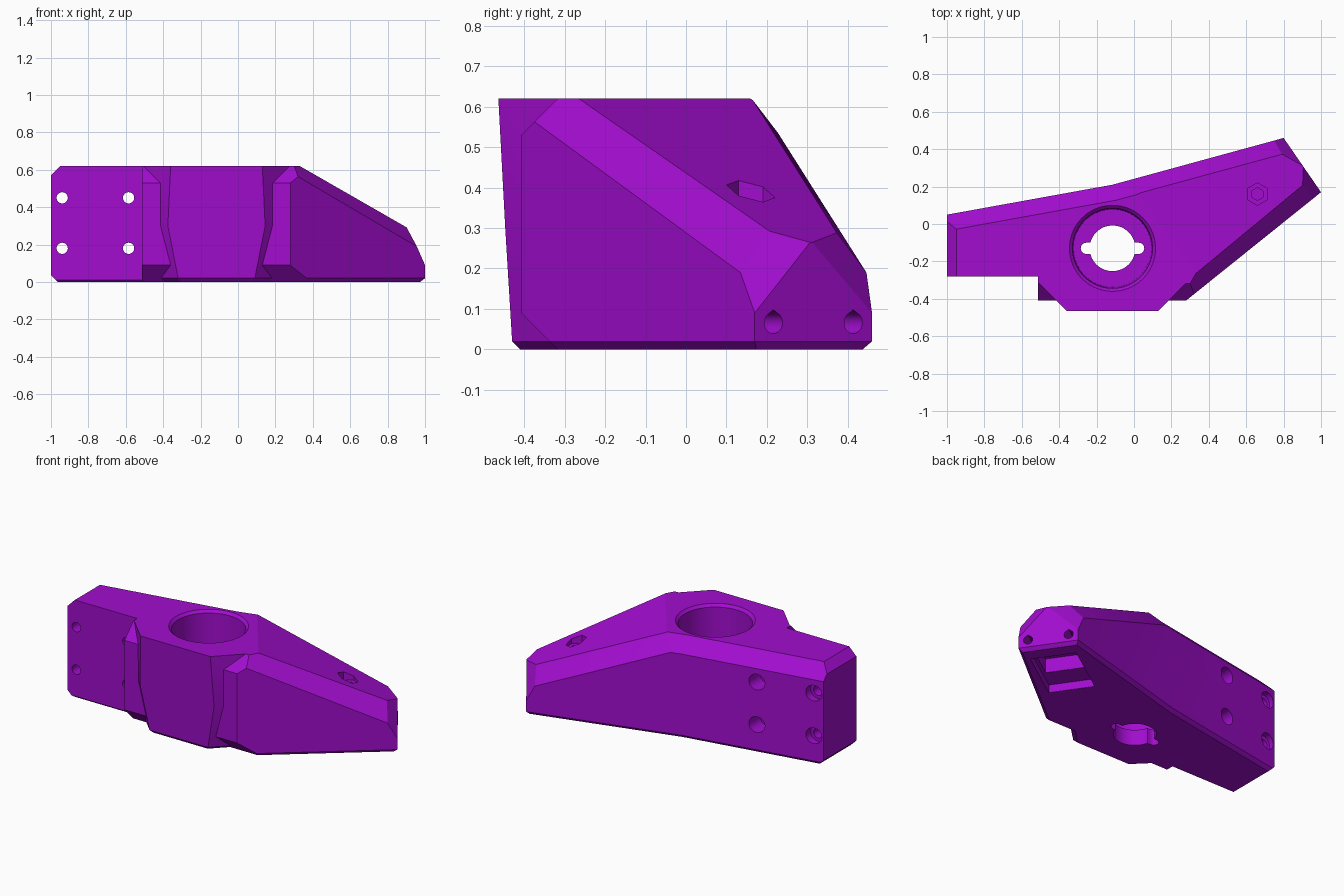
import bpy, bmesh, math
from mathutils import Vector, Matrix

if "Cube" in bpy.data.objects:
    bpy.data.objects.remove(bpy.data.objects["Cube"])

purple = bpy.data.materials.new("purple_plastic")
purple.diffuse_color = (0.36, 0.004, 0.62, 1)
purple.use_nodes = True
purple.node_tree.nodes["Principled BSDF"].inputs["Base Color"].default_value = purple.diffuse_color
H = 0.62


def add(name, bm):
    bmesh.ops.recalc_face_normals(bm, faces=bm.faces)
    me = bpy.data.meshes.new(name)
    bm.to_mesh(me)
    bm.free()
    me.materials.append(purple)
    ob = bpy.data.objects.new(name, me)
    bpy.context.collection.objects.link(ob)
    return ob


def convex(name, inside, planes):
    """Solid left after slicing a big cube by planes given as three points."""
    bm = bmesh.new()
    bmesh.ops.create_cube(bm, size=6)
    for a, b, c in planes:
        a, b, c = Vector(a), Vector(b), Vector(c)
        n = (b - a).cross(c - a).normalized()
        if n.dot(Vector(inside) - a) > 0:
            n = -n
        r = bmesh.ops.bisect_plane(bm, geom=bm.verts[:] + bm.edges[:] + bm.faces[:],
                                   plane_co=a, plane_no=n, clear_outer=True, dist=1e-5)
        edges = [e for e in r["geom_cut"] if isinstance(e, bmesh.types.BMEdge)]
        if edges:
            bmesh.ops.holes_fill(bm, edges=edges)
    return add(name, bm)


def wall(p, q, top=0, low=0):
    """Upright wall through p and q (inside on the left) with 45 degree chamfers."""
    p, q = Vector((*p, 0)), Vector((*q, 0))
    d = (q - p).normalized()
    n = Vector((-d.y, d.x, 0))
    up = Vector((0, 0, 1))
    out = [(p, q, p + up)]
    if top:
        out.append((p + up * (H - top), q + up * (H - top), p + up * H + n * top))
    if low:
        out.append((p + up * low, q + up * low, p + n * low))
    return out


def level(z):
    return [((0, 0, z), (1, 0, z), (0, 1, z))]


def prism(name, sections):
    """Loft between rings of points."""
    bm = bmesh.new()
    rings = [[bm.verts.new(p) for p in s] for s in sections]
    n = len(rings[0])
    for a, b in zip(rings, rings[1:]):
        for i in range(n):
            j = (i + 1) % n
            bm.faces.new((a[i], a[j], b[j], b[i]))
    bm.faces.new(rings[0])
    bm.faces.new(rings[-1])
    return add(name, bm)


def rod(name, start, end, r1, r2=None, n=48):
    start, end = Vector(start), Vector(end)
    d = end - start
    bm = bmesh.new()
    bmesh.ops.create_cone(bm, cap_ends=True, segments=n, radius1=r1,
                          radius2=r1 if r2 is None else r2, depth=d.length)
    rot = d.to_track_quat('Z', 'Y').to_matrix().to_4x4()
    bmesh.ops.transform(bm, matrix=Matrix.Translation((start + end) / 2) @ rot, verts=bm.verts)
    return add(name, bm)


def boolean(target, tool, op):
    m = target.modifiers.new("cut", 'BOOLEAN')
    m.object, m.operation, m.solver = tool, op, 'EXACT'
    dg = bpy.context.evaluated_depsgraph_get()
    me = bpy.data.meshes.new_from_object(target.evaluated_get(dg))
    target.modifiers.clear()
    target.data = me
    bpy.data.objects.remove(tool)


# Mounting end on the left
body = convex("bracket_body", (-0.5, -0.1, 0.3),
              level(0) + level(H)
              + wall((-1, 1), (-1, -1), 0.05, 0.035)
              + wall((-1, -0.28), (0, -0.28), 0, 0.01)
              + wall((-0.05, -1), (-0.05, 1))
              + wall((-0.115, 0.21), (-1, 0.05), 0.085, 0.02))

# Sloping arm on the right
ridge_f, ridge_b = (0.33, -0.265, H), (0.02, 0.163, H)
tip = (0.905, 0.31, 0.265)
front_low, front_top = (0.956, 0.135, 0.19), (0.905, 0.21, 0.29)
back_low, back_top = (0.75, 0.446, 0.19), (0.80, 0.375, 0.285)
arm = convex("arm", (0.2, 0, 0.1),
             level(0) + level(H)
             + wall((-0.512, 1), (-0.512, -1))
             + wall((-1, -0.408), (1, -0.408), 0.09, 0.09)
             + wall((0.29, -0.40), (1.0, 0.17), 0, 0.02)
             + wall((1.0, 0.17), (0.80, 0.46), 0, 0.02)
             + wall((0.80, 0.46), (-0.115, 0.21), 0.085, 0.02)
             + [(ridge_f, ridge_b, front_top),
                (ridge_f, front_top, front_low),
                (ridge_b, back_top, back_low),
                ((1.0, 0.17, 0.09), tip, front_low),
                ((0.80, 0.46, 0.09), tip, back_low)])
boolean(body, arm, 'UNION')

# Front block with flared sides
cx = -0.115
rings = []
for z, f, w in ((0, -0.41, 0.19), (0.02, -0.43, 0.205), (0.3, -0.447, 0.26), (H, -0.464, 0.245)):
    o = w + (-0.312 - f)
    rings.append([(cx - w, f, z), (cx + w, f, z), (cx + o, -0.312, z),
                  (cx + o - 0.1, -0.2, z), (cx - o + 0.1, -0.2, z), (cx - o, -0.312, z)])
boolean(body, prism("front_block", rings), 'UNION')

# Large bore with a keyed hole through its floor
cy = -0.13
boolean(body, rod("bore", (cx, cy, 0.10), (cx, cy, H + 0.02), 0.208, 0.214, 96), 'DIFFERENCE')
boolean(body, rod("bore_rim", (cx, cy, H - 0.02), (cx, cy, H + 0.01), 0.21, 0.24, 96), 'DIFFERENCE')
boolean(body, rod("floor_hole", (cx, cy, -0.1), (cx, cy, 0.2), 0.122, n=64), 'DIFFERENCE')
slot = []
for z in (-0.1, 0.15):
    slot.append([(cx + s * 0.14 + 0.03 * math.cos(a), cy + 0.03 * math.sin(a), z)
                 for s, a0 in ((1, -90), (-1, 90))
                 for a in (math.radians(a0 + 15 * k) for k in range(13))])
boolean(body, prism("floor_slot", slot), 'DIFFERENCE')

# Mounting screw holes, recessed from the back
for x in (-0.94, -0.585):
    for z in (0.18, 0.45):
        boolean(body, rod("screw_hole", (x, -0.5, z), (x, 0.5, z), 0.03, n=32), 'DIFFERENCE')
        boolean(body, rod("screw_recess", (x, 0.02, z), (x, 0.5, z), 0.05, n=32), 'DIFFERENCE')

# Frame at the arm's end: u runs inward, v across
end = Vector((0.90, 0.315, 0))
v = Vector((-0.2, 0.29, 0)).normalized()
u = Vector((-v.y, v.x, 0))


def at(a, b, z):
    return tuple(end + u * a + v * b + Vector((0, 0, z)))


# Stepped pocket under the arm
for a0, a1, b, z in ((0.105, 0.50, 0.135, 0.05), (0.13, 0.36, 0.115, 0.14)):
    boolean(body, prism("pocket", [[at(a0, -b, h), at(a1, -b, h), at(a1, b, h), at(a0, b, h)]
                                   for h in (-0.05, z)]), 'DIFFERENCE')

# Teardrop holes in the arm's end
for b in (-0.12, 0.12):
    drop = []
    for a in (-0.1, 0.16):
        arc = [math.radians(135 + 270 * k / 20) for k in range(21)]
        drop.append([at(a, b + 0.027 * math.cos(t), 0.066 + 0.027 * math.sin(t)) for t in arc]
                    + [at(a, b, 0.098)])
    boolean(body, prism("end_hole", drop), 'DIFFERENCE')

# Hexagonal nut seat on the slope
boolean(body, rod("nut_seat", (0.66, 0.16, 0.35), (0.66, 0.16, 0.7), 0.06, n=6), 'DIFFERENCE')
boolean(body, rod("nut_hole", (0.66, 0.16, 0.22), (0.66, 0.16, 0.5), 0.034, n=6), 'DIFFERENCE')

bpy.context.view_layer.objects.active = body
body.select_set(True)
bpy.ops.object.shade_smooth_by_angle(angle=math.radians(20))
